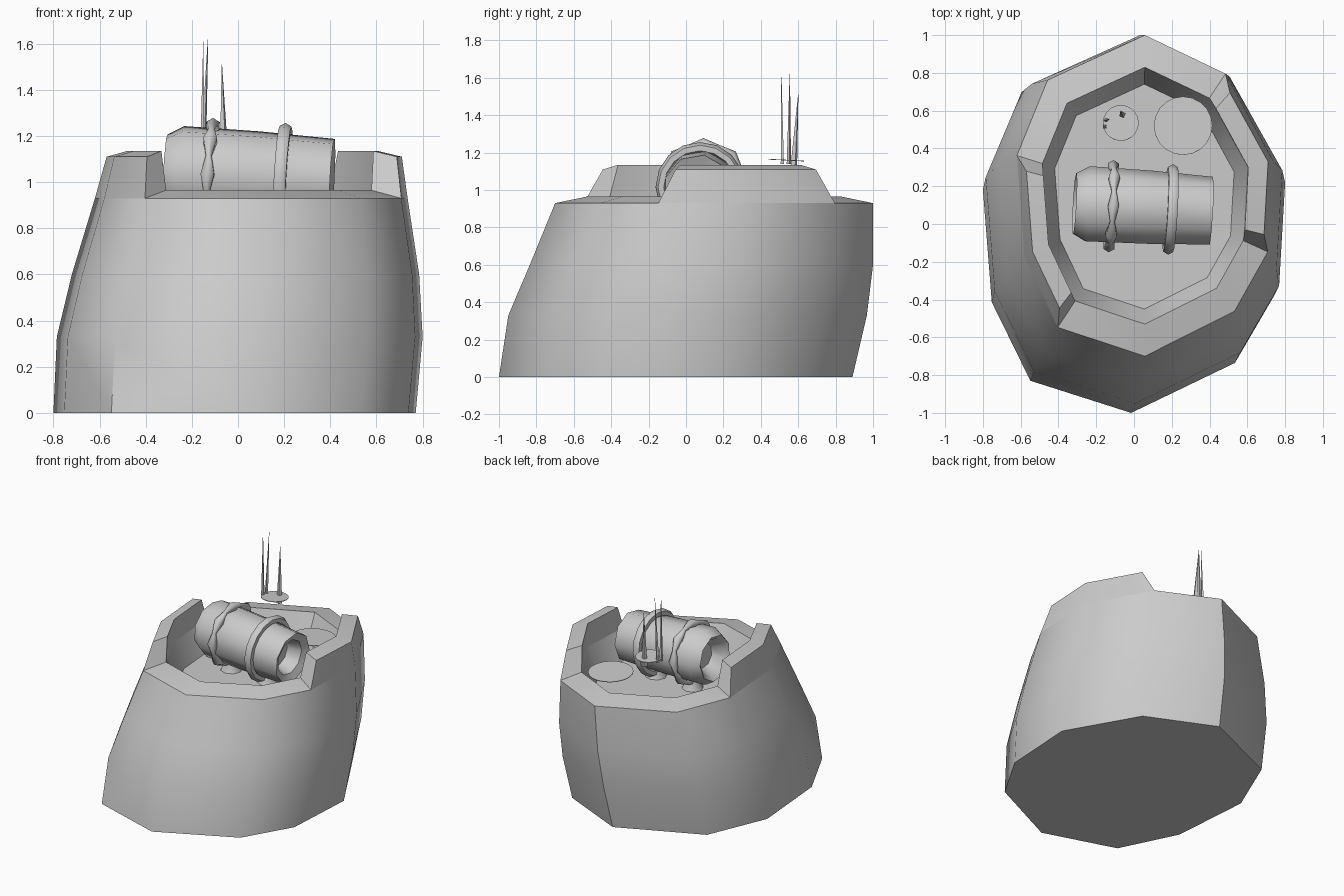
import bpy, bmesh, math
from mathutils import Vector, Matrix

if "Cube" in bpy.data.objects:
    bpy.data.objects.remove(bpy.data.objects["Cube"])

# ten-sided plan of the tower, in unit coordinates
PLAN = [(0, 1), (.63, .76), (1, .22), (.96, -.35), (.7, -.72), (0, -1),
        (-.68, -.82), (-.94, -.38), (-1, .25), (-.76, .72)]


def ring(x0, x1, y0, y1, z):
    cx, cy, rx, ry = (x0 + x1) / 2, (y0 + y1) / 2, (x1 - x0) / 2, (y1 - y0) / 2
    return [Vector((cx + u * rx, cy + v * ry, z)) for u, v in PLAN]


def loft(name, rings, matrix=Matrix(), closed=False, caps=True, angle=45):
    bm = bmesh.new()
    rows = [[bm.verts.new(matrix @ Vector(p)) for p in r] for r in rings]
    n = len(rows[0])
    for k in range(len(rows) if closed else len(rows) - 1):
        a, b = rows[k], rows[(k + 1) % len(rows)]
        for i in range(n):
            j = (i + 1) % n
            bm.faces.new((a[i], a[j], b[j], b[i]))
    if caps and not closed:
        bm.faces.new(rows[0])
        bm.faces.new(rows[-1])
    bmesh.ops.recalc_face_normals(bm, faces=bm.faces[:])
    me = bpy.data.meshes.new(name)
    bm.to_mesh(me)
    bm.free()
    ob = bpy.data.objects.new(name, me)
    bpy.context.collection.objects.link(ob)
    bpy.ops.object.select_all(action='DESELECT')
    ob.select_set(True)
    bpy.context.view_layer.objects.active = ob
    bpy.ops.object.shade_smooth_by_angle(angle=math.radians(angle))
    return ob


def circle(r, z, n=8):
    return [(r * math.cos(math.tau * i / n), r * math.sin(math.tau * i / n), z)
            for i in range(n)]


def turned(name, start, end, profile, n=8, angle=45):
    # round part: profile of (distance along axis, radius)
    start, end = Vector(start), Vector(end)
    m = Matrix.Translation(start) @ (end - start).to_track_quat('Z', 'Y').to_matrix().to_4x4()
    return loft(name, [circle(r, d, n) for d, r in profile], m, angle=angle)


# tower body with rim and sunken floor
rim_out = ring(-.62, .735, -.70, 1.0, .93)
rim_in = ring(-.485, .60, -.53, .83, .965)
loft("tower_body", [
    ring(-.80, .77, -1.0, .89, 0),
    ring(-.785, .80, -.95, .967, .33),
    ring(-.72, .785, -.835, 1.0, .6),
    rim_out, rim_in,
    ring(-.42, .53, -.45, .74, .77)])

# raised parapets on both sides
top_out = ring(-.575, .71, -.64, .95, 1.11)
top_in = ring(-.485, .605, -.53, .83, 1.135)
for name, ids in (("right_parapet", (1, 2, 3)), ("left_parapet", (6, 7, 8))):
    sections = []
    for i in ids:
        t = 0 if i == ids[1] else .15
        tops = [r[i].lerp(r[ids[1]], t) for r in (top_out, top_in)]
        sections.append([rim_out[i], tops[0], tops[1], rim_in[i]])
    loft(name, sections, angle=40)

# barrel lying across the deck, hollow at both ends
A, B = Vector((-.315, .105, 1.045)), Vector((.41, .065, 1.005))
turned("barrel", A, B, [(.10, .09), (.02, .14), (0, .165), (.07, .205),
                        (.40, .20), (.725, .185), (.70, .13), (.60, .10)], n=9)

# bands around the barrel: one knotted, one plain, each on a flared post
axis = (B - A).normalized()
turn = axis.to_track_quat('Z', 'Y').to_matrix().to_4x4()
for name, d, sizes in (("knotted", .195, (.034, .014)), ("plain", .51, (.03, .03))):
    c = A + axis * d
    rows = []
    for k in range(16):
        a, s = math.tau * k / 16, sizes[k % 2]
        rows.append([((.21 + s * math.cos(b)) * math.cos(a),
                      (.21 + s * math.cos(b)) * math.sin(a), s * math.sin(b))
                     for b in (math.tau * j / 6 for j in range(6))])
    loft(name + "_band", rows, Matrix.Translation(c) @ turn, closed=True, angle=60)
    turned(name + "_post", (c.x, c.y, .77), (c.x, c.y, 1),
           [(0, .075), (.06, .05), (.15, .045)])

# flat round tops at the back of the deck
for name, p, r in (("large_disc", (.26, .52, .95), .155), ("small_disc", (-.07, .535, 1.16), .095)):
    turned(name, p, Vector(p) + Vector((.0, .05, 1)), [(-.002, r), (.002, r)], n=20)

# thin spikes standing in the small disc
for i, (p, q, r) in enumerate((((-.155, .515, 1.14), (-.15, .51, 1.61), .012),
                               ((-.15, .55, 1.14), (-.13, .555, 1.62), .012),
                               ((-.06, .575, 1.10), (-.07, .60, 1.51), .02))):
    h = (Vector(q) - Vector(p)).length
    turned(f"spike_{i + 1}", p, q, [(0, r), (h, .001)], n=4)
